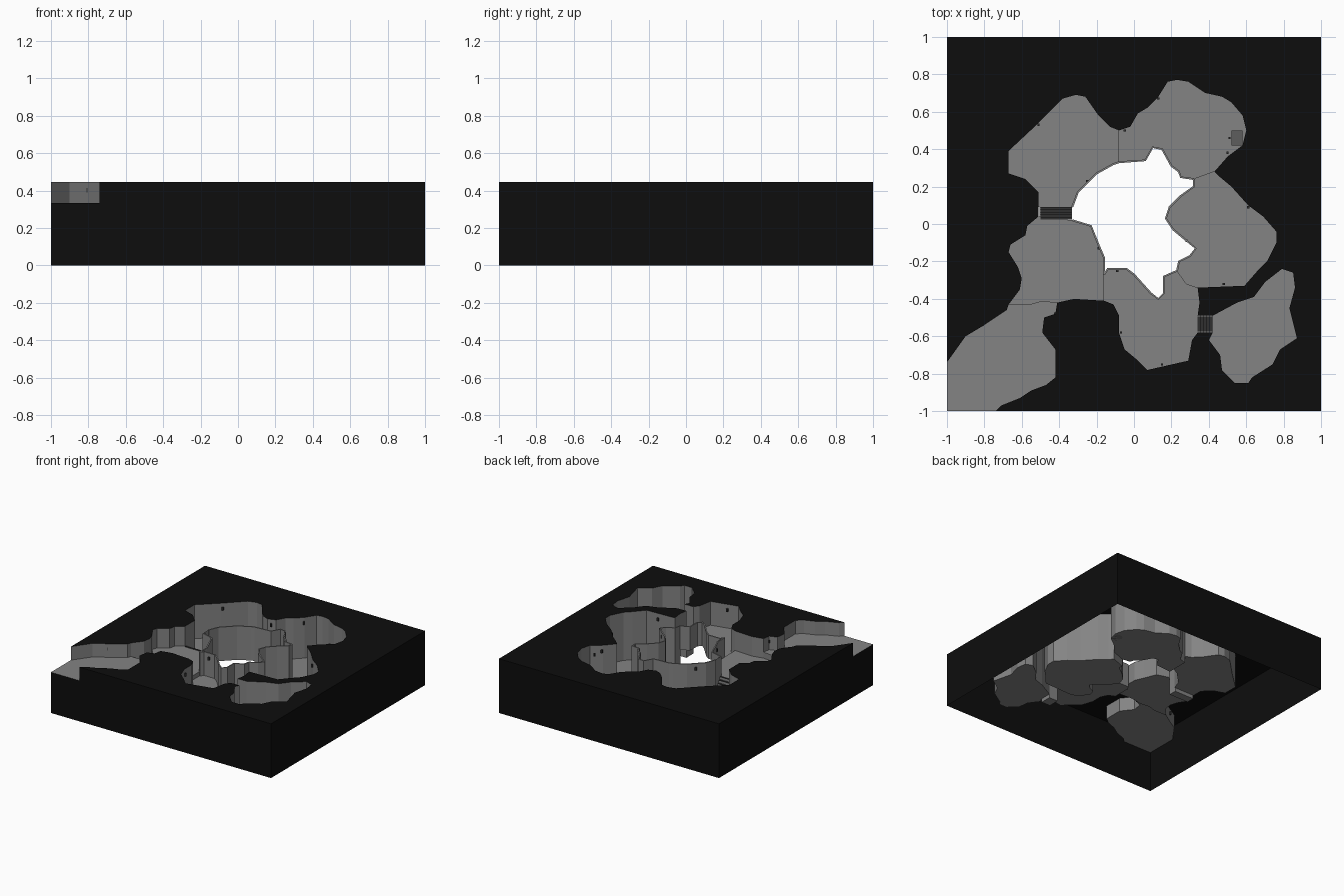
import bpy
import bmesh

default_cube = bpy.data.objects.get("Cube")
if default_cube:
    bpy.data.objects.remove(default_cube, do_unlink=True)


def material(name, value):
    mat = bpy.data.materials.new(name)
    mat.use_nodes = True
    colour = (value, value, value, 1)
    mat.diffuse_color = colour
    mat.node_tree.nodes["Principled BSDF"].inputs["Base Color"].default_value = colour
    return mat


ROCK = material("black rock", 0.004)
STONE = material("grey stone", 0.23)
STEP = material("dark step stone", 0.03)
CHEST = material("chest grey", 0.11)
TOP = 0.445


def finish(name, bm, mat):
    mesh = bpy.data.meshes.new(name)
    bm.to_mesh(mesh)
    bm.free()
    mesh.materials.append(mat)
    obj = bpy.data.objects.new(name, mesh)
    bpy.context.collection.objects.link(obj)
    return obj


def slab(name, outline, z, mat):
    """Flat sheet that fills an outline given in hundredths, facing up."""
    bm = bmesh.new()
    points = list(dict.fromkeys(outline))
    face = bm.faces.new([bm.verts.new((x / 100, y / 100, z)) for x, y in points])
    face.normal_update()
    if face.normal.z < 0:
        face.normal_flip()
    return finish(name, bm, mat)


def wall(name, path, low, high, mat=STONE):
    """Upright sheet that follows a path given in hundredths."""
    bm = bmesh.new()
    rows = [[bm.verts.new((x / 100, y / 100, z)) for x, y in path] for z in (low, high)]
    for i in range(len(path) - 1):
        bm.faces.new((rows[0][i], rows[0][i + 1], rows[1][i + 1], rows[1][i]))
    return finish(name, bm, mat)


def box(name, low, high, mat):
    bm = bmesh.new()
    bmesh.ops.create_cube(bm, size=1)
    for v in bm.verts:
        v.co = [(a + b) / 2 + c * (b - a) for a, b, c in zip(low, high, v.co)]
    return finish(name, bm, mat)


# Floor height of each chamber, winding down around the pillar
LEVEL = {"entry": 0.334, "west": 0.285, "south": 0.25, "north_west": 0.167,
         "north_east": 0.111, "east": 0.05, "far": 0.09}

# Outer cave walls, clockwise
entry_left = [(-100, -74), (-90, -60), (-80, -54), (-68, -46), (-67, -43)]
west_outer = [(-67, -43), (-61, -35), (-60, -29), (-62, -23), (-67, -15), (-66, -11),
              (-58, -6), (-57, -1), (-51, 4)]
north_west_outer = [(-51, 9), (-51, 17), (-58, 24), (-67, 27), (-67, 39), (-52, 53),
                    (-38, 67), (-31, 69), (-26, 68), (-19, 58), (-13, 52), (-8, 50)]
north_east_outer = [(-8, 50), (-2, 52), (2, 59), (7, 62), (13, 68), (18, 76), (23, 77),
                    (29, 76), (38, 70), (47, 68), (52, 65), (58, 58), (60, 50),
                    (58, 42), (50, 36), (43, 28)]
east_outer = [(43, 28), (46, 25), (52, 20), (61, 10), (69, 4), (76, -4), (76, -10),
              (71, -20), (66, -25), (59, -33), (34, -34)]
south_right = [(34, -34), (35, -42), (34, -49)]
south_outer = [(34, -58), (31, -62), (29, -73), (7, -78), (1, -72), (-5, -67),
               (-8, -58), (-8, -49), (-11, -43), (-16, -41)]
west_lower = [(-16, -41), (-32, -40), (-41, -42)]
entry_right = [(-41, -42), (-42, -48), (-48, -50), (-49, -58), (-42, -67), (-42, -82),
               (-47, -86), (-55, -89), (-61, -93), (-71, -97), (-74, -100)]
far_outer = [(42, -49), (55, -42), (64, -39), (70, -31), (79, -24), (85, -26),
             (86, -34), (83, -45), (87, -61), (78, -67), (74, -75), (63, -82),
             (61, -85), (54, -85), (47, -78), (46, -70), (40, -62), (42, -58)]

# Pillar walls, clockwise
north_west_inner = [(-33, 9), (-30, 17), (-20, 27), (-11, 32), (-8, 33)]
north_east_inner = [(-8, 33), (6, 34), (10, 41), (15, 40), (20, 31), (24, 28),
                    (25, 25), (32, 24)]
east_inner = [(32, 24), (32, 20), (25, 15), (19, 9), (17, 3), (21, -3), (27, -8),
              (33, -13), (30, -17), (24, -20), (23, -25)]
south_inner = [(23, -25), (16, -28), (16, -37), (13, -40), (9, -37), (0, -27),
               (-4, -24), (-14, -24), (-16, -27)]
west_inner = [(-16, -27), (-16, -18), (-19, -11), (-23, -1), (-33, 2)]

# Borders between neighbouring chambers
entry_border = [(-67, -43), (-56, -43), (-49, -41), (-41, -42)]
east_border = [(23, -25), (28, -32), (34, -34)]

# Chambers: floor, outer walls and pillar wall
chambers = {
    "entry": ([entry_left, entry_right], None,
              [(-100, -100)] + entry_left + entry_border + entry_right),
    "west": ([west_outer, west_lower], west_inner,
             west_outer + west_inner[::-1] + west_lower + entry_border[::-1]),
    "north_west": ([north_west_outer], north_west_inner,
                   north_west_outer + north_west_inner[::-1]),
    "north_east": ([north_east_outer], north_east_inner,
                   north_east_outer + north_east_inner[::-1]),
    "east": ([east_outer], east_inner,
             east_outer + east_border[::-1] + east_inner[::-1]),
    "south": ([south_right, south_outer], south_inner,
              south_right + south_outer + south_inner[::-1] + east_border[1:]),
    "far": ([far_outer], None, far_outer),
}
for name, (outers, inner, floor) in chambers.items():
    z = LEVEL[name]
    slab(name + "_floor", floor, z, STONE)
    for path in outers:
        wall(name + "_wall", path, z, TOP)
    if inner:
        pillar = wall(name + "_pillar_wall", inner[::-1], z, TOP)
        solid = pillar.modifiers.new("thickness", "SOLIDIFY")
        solid.thickness = 0.01
        solid.offset = 0

# Risers where the floor drops from one chamber to the next
for high, low, path in (
        ("entry", "west", entry_border),
        ("west", "south", [west_inner[0], west_lower[0]]),
        ("south", "east", east_border),
        ("north_west", "north_east", [north_west_inner[-1], north_west_outer[-1]]),
        ("north_east", "east", [north_east_inner[-1], north_east_outer[-1]])):
    wall(high + "_riser", path, LEVEL[low], LEVEL[high])

# Rock shell: cover sheet around the cave, and sides open below
cover = (entry_left + west_outer + north_west_outer + north_east_outer + east_outer
         + south_right + far_outer + south_outer + west_lower + entry_right
         + [(100, -100), (100, 100), (-100, 100)])
slab("rock_cover", cover, TOP, ROCK)
sides = [(-74, -100), (100, -100), (100, 100), (-100, 100), (-100, -74)]
wall("rock_sides", sides, 0, TOP, ROCK)
wall("entry_sill", [(-100, -74), (-100, -100), (-74, -100)], 0, LEVEL["entry"], ROCK)

# Steep stairs in the two narrow passages
COUNT = 5


def stairs(name, low, high, axis, upper, lower):
    base = min(LEVEL[lower] - 0.03, LEVEL[upper])
    width = (high[axis] - low[axis]) / COUNT
    for i in range(COUNT):
        a, b = list(low), list(high)
        a[axis] = low[axis] + i * width
        b[axis] = a[axis] + width
        rise = LEVEL[upper] + (LEVEL[lower] - LEVEL[upper]) * i / COUNT
        box(name + "_step", a + [base], b + [rise - 0.002], STONE)
        a[1 - axis] += 0.005
        b[1 - axis] -= 0.005
        box(name + "_tread", a + [rise - 0.002], b + [rise + 0.004], STEP)


stairs("west_stairs", (-0.505, 0.025), (-0.33, 0.09), 1, "west", "north_west")
stairs("south_stairs", (0.34, -0.58), (0.42, -0.49), 0, "south", "far")
for path, low in (([west_outer[-1], north_west_outer[0]], "north_west"),
                  ([north_west_inner[0], west_inner[-1]], "north_west"),
                  ([south_right[-1], far_outer[0]], "far"),
                  ([far_outer[-1], south_outer[0]], "far")):
    wall("passage_wall", path, LEVEL[low], TOP)

# Chest in the north east chamber
z = LEVEL["north_east"]
box("chest", (0.52, 0.42, z), (0.58, 0.5, z + 0.05), CHEST)

# Small wall torches
for x, y in ((-51, 53), (13, 67), (-5, 50), (51, 46), (50, 38), (61, 9), (48, -32),
             (-25, 23), (-19, -13), (-9, -25), (28, -9), (-81, -54), (-42, -48),
             (-7, -58), (15, -75)):
    box("torch", (x / 100 - 0.006, y / 100 - 0.006, 0.39),
        (x / 100 + 0.006, y / 100 + 0.006, 0.415), STEP)
